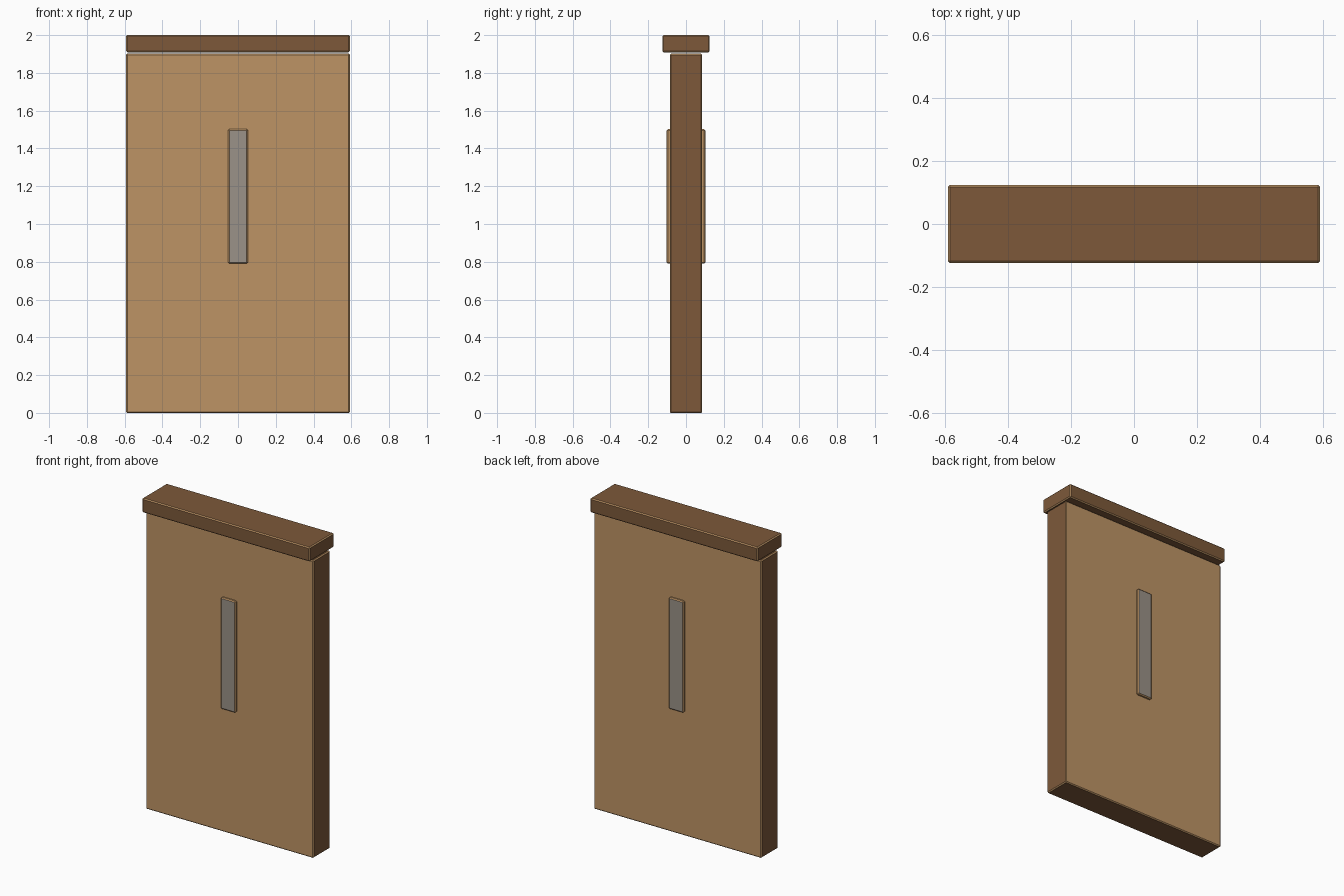
import bpy, bmesh

if "Cube" in bpy.data.objects:
    bpy.data.objects.remove(bpy.data.objects["Cube"])


def srgb(r, g, b):
    return tuple((c / 255 / 12.92) if c < 10 else ((c / 255 + 0.055) / 1.055) ** 2.4
                 for c in (r, g, b)) + (1.0,)


def material(name, *rgb):
    m = bpy.data.materials.new(name)
    m.diffuse_color = srgb(*rgb)
    m.use_nodes = True
    m.node_tree.nodes["Principled BSDF"].inputs["Base Color"].default_value = m.diffuse_color
    return m


light_wood = material("light wood", 190, 148, 101)
dark_wood = material("dark wood", 125, 89, 58)
grey = material("grey metal", 155, 146, 136)


def block(name, hx, hy, z0, z1, bevel, edge, faces, sides):
    """Chamfered box: chamfers use edge, front/back use faces, the rest use sides."""
    bm = bmesh.new()
    bmesh.ops.create_cube(bm, size=1)
    for v in bm.verts:
        v.co = (v.co.x * 2 * hx, v.co.y * 2 * hy, (z0 + z1) / 2 + v.co.z * (z1 - z0))
    bmesh.ops.bevel(bm, geom=bm.edges[:], offset=bevel, segments=1, affect='EDGES')
    bm.normal_update()
    for f in bm.faces:
        n = f.normal
        if max(abs(c) for c in n) < 0.95:
            f.material_index = 0
        else:
            f.material_index = 1 if abs(n.y) > 0.9 else 2
    mesh = bpy.data.meshes.new(name)
    bm.to_mesh(mesh)
    bm.free()
    for m in (edge, faces, sides):
        mesh.materials.append(m)
    ob = bpy.data.objects.new(name, mesh)
    bpy.context.collection.objects.link(ob)


# Main panel, light on the broad faces and dark around the rim
block("panel", 0.592, 0.086, 0.0, 1.902, 0.006, light_wood, light_wood, dark_wood)
# Overhanging top rail
block("top_rail", 0.592, 0.124, 1.909, 2.0, 0.006, light_wood, dark_wood, dark_wood)
# Upright slot plate showing on both broad faces
block("slot_plate", 0.052, 0.102, 0.79, 1.502, 0.006, light_wood, grey, light_wood)
